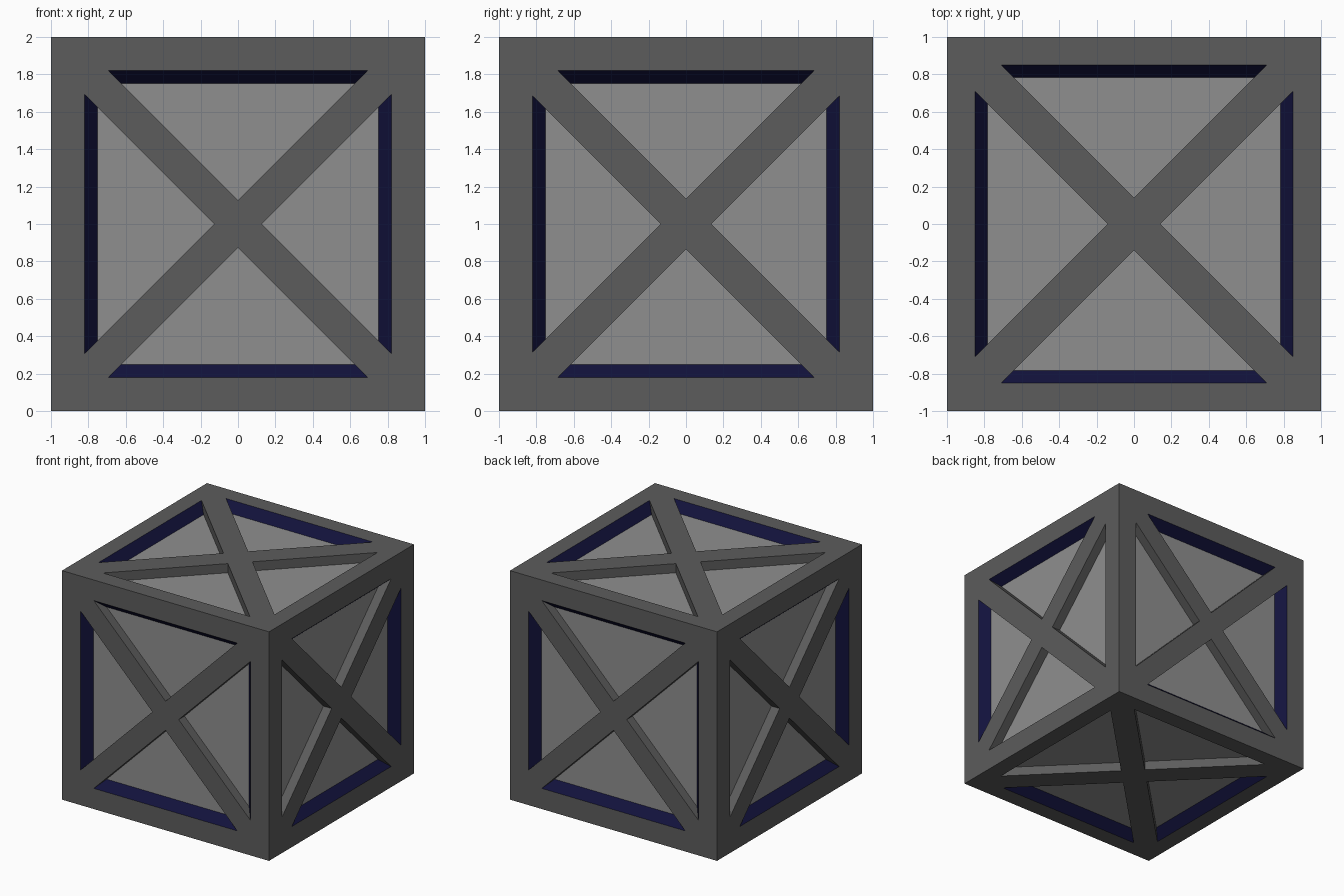
import bpy, bmesh
from math import pi
from mathutils import Matrix, Vector

if "Cube" in bpy.data.objects:
    bpy.data.objects.remove(bpy.data.objects["Cube"])

DEPTH = 0.08    # how far the panels sit behind the outer faces
SLOPE = 0.068   # width of the sloped trim seen face-on


def material(name, rgb):
    m = bpy.data.materials.new(name)
    m.diffuse_color = (*rgb, 1)
    m.use_nodes = True
    m.node_tree.nodes["Principled BSDF"].inputs["Base Color"].default_value = m.diffuse_color
    return m


frame_grey = material("frame_grey", (0.107, 0.107, 0.107))
panel_grey = material("panel_grey", (0.275, 0.275, 0.275))
navy = material("navy", (0.006, 0.006, 0.045))

parts = {
    "outer_frame": (bmesh.new(), frame_grey),
    "cross_braces": (bmesh.new(), frame_grey),
    "sloped_trim": (bmesh.new(), navy),
    "recessed_panels": (bmesh.new(), panel_grey),
}


def add_face(part, matrix, points):
    bm = parts[part][0]
    bm.faces.new([bm.verts.new(matrix @ Vector(p)) for p in points])


def crate_side(matrix, edge, apex):
    """One cube side: four identical triangular openings around the X brace."""
    c, inner = edge - apex, edge - SLOPE
    ci, low = inner - apex, 1 - DEPTH
    O, A, B = (0, 0, 1), (-1, 1, 1), (1, 1, 1)
    C, D, P = (-c, edge, 1), (c, edge, 1), (0, apex, 1)
    Ci, Di, Pi = (-ci, inner, low), (ci, inner, low), (0, apex, low)
    for k in range(4):
        m = matrix @ Matrix.Rotation(k * pi / 2, 4, 'Z')
        add_face("outer_frame", m, (A, C, D, B))
        # brace halves and their inner walls
        add_face("cross_braces", m, (O, P, C, A))
        add_face("cross_braces", m, (O, B, D, P))
        add_face("cross_braces", m, (C, P, Pi, Ci))
        add_face("cross_braces", m, (P, D, Di, Pi))
        add_face("sloped_trim", m, (C, Ci, Di, D))
        add_face("recessed_panels", m, (Pi, Di, Ci))


lift = Matrix.Translation((0, 0, 1))

# top and bottom
for angle in (0, pi):
    crate_side(lift @ Matrix.Rotation(angle, 4, 'X'), 0.85, 0.14)

# front, right, back, left
for k in range(4):
    turn = Matrix.Rotation(k * pi / 2, 4, 'Z') @ Matrix.Rotation(pi / 2, 4, 'X')
    crate_side(lift @ turn, 0.82, 0.135 if k % 2 else 0.127)

# one object per part
for name, (bm, mat) in parts.items():
    bmesh.ops.remove_doubles(bm, verts=bm.verts, dist=1e-4)
    mesh = bpy.data.meshes.new(name)
    bm.to_mesh(mesh)
    bm.free()
    mesh.materials.append(mat)
    bpy.context.collection.objects.link(bpy.data.objects.new(name, mesh))
